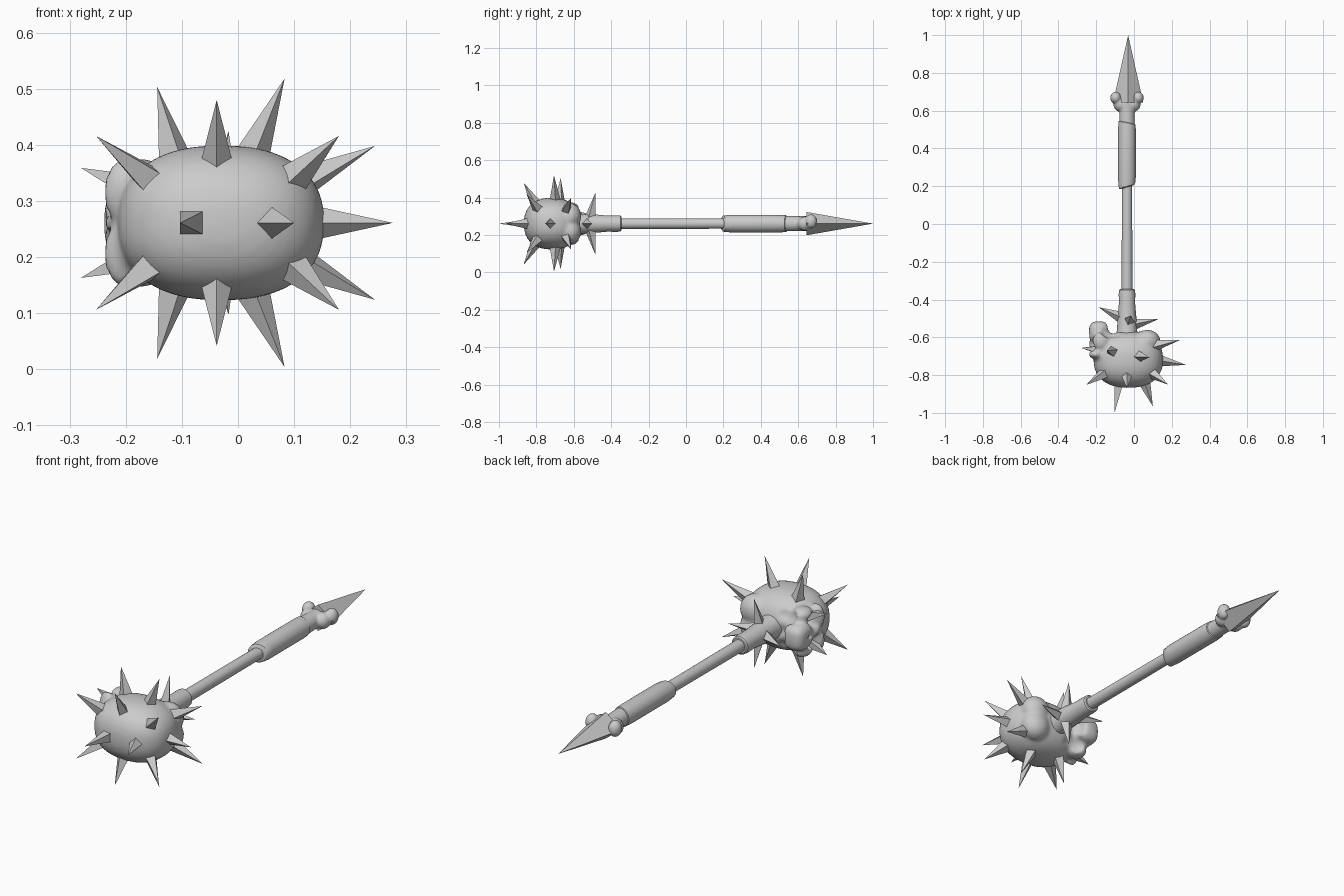
import bpy, bmesh, math
from mathutils import Vector, Matrix

cube = bpy.data.objects.get("Cube")
if cube:
    bpy.data.objects.remove(cube, do_unlink=True)

CX, CZ = -0.037, 0.261          # axis of the handle

mat = bpy.data.materials.new("pale grey")
mat.use_nodes = True
GREY = (0.6, 0.6, 0.6, 1)
mat.diffuse_color = GREY
mat.node_tree.nodes["Principled BSDF"].inputs["Base Color"].default_value = GREY


def finish(name, bm, smooth=None):
    bmesh.ops.recalc_face_normals(bm, faces=bm.faces[:])
    mesh = bpy.data.meshes.new(name)
    bm.to_mesh(mesh)
    bm.free()
    mesh.materials.append(mat)
    ob = bpy.data.objects.new(name, mesh)
    bpy.context.collection.objects.link(ob)
    if smooth:
        bpy.ops.object.select_all(action="DESELECT")
        ob.select_set(True)
        bpy.context.view_layer.objects.active = ob
        bpy.ops.object.shade_smooth_by_angle(angle=math.radians(smooth))
    return ob


def lathe(bm, profile, sides=24):
    """Rings along y: (y, radius, tilt of the ring across x)."""
    rings = []
    for y, r, tilt in profile:
        ring = []
        for i in range(sides):
            a = math.tau * i / sides
            dx = r * math.cos(a)
            ring.append(bm.verts.new((CX + dx, y + tilt * dx, CZ + r * math.sin(a))))
        rings.append(ring)
    for a, b in zip(rings, rings[1:]):
        for i in range(sides):
            j = (i + 1) % sides
            bm.faces.new((a[i], a[j], b[j], b[i]))
    bm.faces.new(rings[0])
    bm.faces.new(rings[-1])


def blob(bm, centre, radii, power=2.0):
    """Ellipsoid; a power above 2 makes it boxier."""
    made = bmesh.ops.create_icosphere(bm, subdivisions=4, radius=1)["verts"]
    for v in made:
        n = sum(abs(c) ** power for c in v.co) ** (1 / power)
        v.co = Vector(centre) + Vector([c / n * r for c, r in zip(v.co, radii)])


def spike(name, base, tip, half=0.024, roll=0.0, squash=1.0):
    base, tip = Vector(base), Vector(tip)
    axis = tip - base
    base = base - axis.normalized() * 0.012
    turn = axis.to_track_quat("Z", "Y").to_matrix().to_4x4()
    bm = bmesh.new()
    corners = []
    for i in range(4):
        a = roll + math.tau * i / 4
        corners.append(bm.verts.new(base + turn @ Vector(
            (half * math.cos(a), half * squash * math.sin(a), 0))))
    point = bm.verts.new(tip)
    bm.faces.new(corners)
    for i in range(4):
        bm.faces.new((corners[i], corners[(i + 1) % 4], point))
    return finish(name, bm)


def melt(ob, voxel, rounds, cutter=None):
    """Fuse overlapping pieces, carve hollows and soften."""
    rm = ob.modifiers.new("fuse", "REMESH")
    rm.mode, rm.voxel_size, rm.use_smooth_shade = "VOXEL", voxel, True
    if cutter:
        cut = ob.modifiers.new("carve", "BOOLEAN")
        cut.operation, cut.object, cut.solver = "DIFFERENCE", cutter, "EXACT"
        again = ob.modifiers.new("fuse_again", "REMESH")
        again.mode, again.voxel_size, again.use_smooth_shade = "VOXEL", voxel, True
    sm = ob.modifiers.new("soften", "SMOOTH")
    sm.factor, sm.iterations = 0.5, rounds


# Handle parts
for name, profile in {
    "shaft": [(-0.6, 0.029, 0), (0.3, 0.027, 0)],
    "collar": [(-0.6, 0.062, 0), (-0.56, 0.053, 0), (-0.5, 0.05, 0), (-0.42, 0.043, 0),
               (-0.37, 0.044, 0), (-0.35, 0.042, 0), (-0.345, 0.036, 0)],
    "grip": [(0.195, 0.036, 0.3), (0.2, 0.043, 0.3), (0.24, 0.047, 0.2),
             (0.5, 0.047, -0.1), (0.535, 0.045, -0.2), (0.54, 0.038, -0.2)],
}.items():
    bm = bmesh.new()
    lathe(bm, profile)
    finish(name, bm, 40)

# Knuckled bone end
bm = bmesh.new()
lathe(bm, [(0.5, 0.042, 0), (0.56, 0.041, 0), (0.6, 0.04, 0), (0.65, 0.04, 0)])
for s in (-1, 1):
    blob(bm, (CX + s * 0.036, 0.635, CZ), (0.036, 0.04, 0.038))
    blob(bm, (CX + s * 0.06, 0.668, CZ + 0.012), (0.029, 0.032, 0.038))
melt(finish("bone_end", bm), 0.006, 4)

# Spear point
spike("spear_point", (CX + 0.006, 0.655, CZ), (CX + 0.006, 1.0, CZ), half=0.08, squash=0.78)

# Skull with eye sockets, nose hole and hollow underside
bm = bmesh.new()
for s in (-1, 1):
    blob(bm, (-0.175, -0.62, CZ + s * 0.085), (0.045, 0.05, 0.03))   # cheeks
    blob(bm, (-0.2, -0.69, CZ + s * 0.055), (0.04, 0.025, 0.06))     # brows
    blob(bm, (0.07, -0.62, CZ + s * 0.04), (0.07, 0.06, 0.07))       # back of head
blob(bm, (-0.03, -0.717, CZ), (0.184, 0.15, 0.138), 2.35)
blob(bm, (-0.185, -0.575, CZ), (0.054, 0.06, 0.062), 3)              # upper jaw
blob(bm, (-0.205, -0.64, CZ), (0.035, 0.05, 0.02))                   # nose bridge
skull = finish("skull", bm)
bm = bmesh.new()
for s in (-1, 1):
    blob(bm, (-0.225, -0.636, CZ + s * 0.056), (0.055, 0.027, 0.032))
    blob(bm, (-0.12, -0.565, CZ + s * 0.085), (0.06, 0.04, 0.045))
blob(bm, (-0.25, -0.595, CZ), (0.03, 0.022, 0.016))
blob(bm, (-0.105, -0.53, CZ), (0.045, 0.055, 0.05))
cutter = finish("skull_cutter", bm)
cutter.hide_render = True
cutter.hide_set(True)
melt(skull, 0.009, 4, cutter)

# Skull spikes in mirrored pairs: base offset and tip offset from the axis height
PAIRS = {
    "brow": ((-0.115, -0.675, 0.125), (-0.144, -0.67, 0.242), 0.5),
    "side": ((0.03, -0.70, 0.13), (0.083, -0.706, 0.257), 0.2),
    "crown": ((-0.038, -0.805, 0.108), (-0.038, -0.868, 0.219), 0),
    "face": ((-0.165, -0.795, 0.083), (-0.253, -0.852, 0.155), 0.4),
    "rear_crown": ((0.103, -0.795, 0.083), (0.18, -0.85, 0.155), 0.4),
    "rear": ((0.12, -0.64, 0.075), (0.244, -0.614, 0.137), 0.3),
    "temple": ((-0.195, -0.665, 0.068), (-0.28, -0.656, 0.098), 0.8),
    "collar": ((-0.025, -0.51, 0.04), (-0.017, -0.485, 0.164), 0),
}
for name, (b, t, roll) in PAIRS.items():
    for side, s in (("left", 1), ("right", -1)):
        spike(f"{name}_spike_{side}", (b[0], b[1], CZ + s * b[2]),
              (t[0], t[1], CZ + s * t[2]), 0.031, s * roll)

# Single spikes on the middle plane
SINGLES = {
    "top_front": ((-0.083, -0.86), (-0.103, -1.0), math.pi / 4),
    "top_rear": ((0.06, -0.85), (0.1, -0.965), 0),
    "back": ((0.145, -0.725), (0.276, -0.746), 0),
    "collar_front": ((-0.078, -0.49), (-0.188, -0.44), 0),
    "collar_back": ((0.005, -0.53), (0.13, -0.503), 0),
}
for name, (b, t, roll) in SINGLES.items():
    spike(name + "_spike", (b[0], b[1], CZ), (t[0], t[1], CZ), 0.031, roll)
